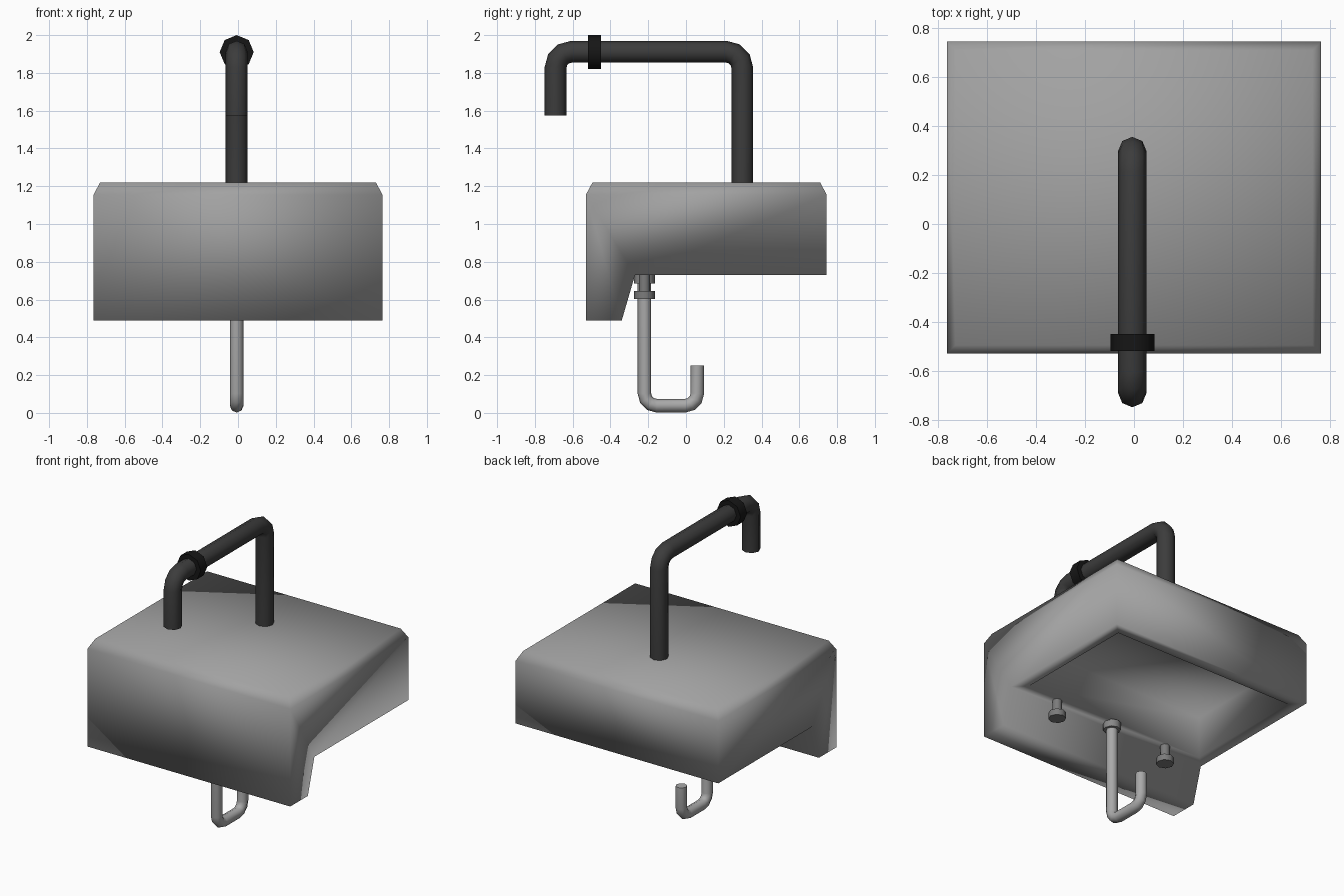
import bpy, bmesh, math
from mathutils import Vector

if "Cube" in bpy.data.objects:
    bpy.data.objects.remove(bpy.data.objects["Cube"])


def finish(name, bm, colour, angle=65):
    bmesh.ops.recalc_face_normals(bm, faces=bm.faces)
    mesh = bpy.data.meshes.new(name)
    bm.to_mesh(mesh)
    bm.free()
    obj = bpy.data.objects.new(name, mesh)
    bpy.context.collection.objects.link(obj)
    mat = bpy.data.materials.new(name + "_grey")
    mat.diffuse_color = (colour, colour, colour, 1)
    mat.use_nodes = True
    mat.node_tree.nodes["Principled BSDF"].inputs["Base Color"].default_value = mat.diffuse_color
    mesh.materials.append(mat)
    bpy.ops.object.select_all(action='DESELECT')
    obj.select_set(True)
    bpy.context.view_layer.objects.active = obj
    bpy.ops.object.shade_smooth_by_angle(angle=math.radians(angle))
    return obj


def rounded_path(points, radius, steps=3):
    """Replace the right-angled corners of a (y, z) path with arcs."""
    pts = [Vector(p) for p in points]
    out = [pts[0]]
    for a, b, c in zip(pts, pts[1:], pts[2:]):
        u, v = (a - b).normalized(), (c - b).normalized()
        centre = b + (u + v) * radius
        for i in range(steps + 1):
            t = math.pi / 2 * i / steps
            out.append(centre - v * radius * math.cos(t) - u * radius * math.sin(t))
    return out + [pts[-1]]


def tube(name, path, radius, x, colour, sides=8):
    """Sweep a round section along a path lying in the YZ plane."""
    bm = bmesh.new()
    rings = []
    for i, p in enumerate(path):
        d = (path[min(i + 1, len(path) - 1)] - path[max(i - 1, 0)]).normalized()
        n = Vector((-d.y, d.x))
        ring = []
        for k in range(sides):
            a = 2 * math.pi * k / sides
            q = p + n * radius * math.cos(a)
            ring.append(bm.verts.new((x + radius * math.sin(a), q.x, q.y)))
        rings.append(ring)
    for r, s in zip(rings, rings[1:]):
        for k in range(sides):
            j = (k + 1) % sides
            bm.faces.new((r[k], r[j], s[j], s[k]))
    bm.faces.new(rings[0])
    bm.faces.new(rings[-1])
    return finish(name, bm, colour)


def straight(name, start, end, radius, x, colour):
    return tube(name, [Vector(start), Vector(end)], radius, x, colour)


# Basin block: side profile extruded across x
profile = [(-0.53, 0.49), (-0.34, 0.49), (-0.27, 0.73), (0.745, 0.73),
           (0.745, 1.155), (-0.53, 1.155)]
bm = bmesh.new()
side = bm.faces.new([bm.verts.new((-0.765, y, z)) for y, z in profile])
ext = bmesh.ops.extrude_face_region(bm, geom=[side])
bmesh.ops.translate(bm, vec=(1.53, 0, 0),
                    verts=[v for v in ext["geom"] if isinstance(v, bmesh.types.BMVert)])
bmesh.ops.recalc_face_normals(bm, faces=bm.faces)
top = max(bm.faces, key=lambda f: f.calc_center_median().z)
under = next(f for f in bm.faces
             if f.normal.z < -0.9 and abs(f.calc_center_median().z - 0.73) < 0.01)
# Chamfered top edge
bmesh.ops.inset_region(bm, faces=[top], thickness=0.035, use_even_offset=True)
bmesh.ops.translate(bm, verts=top.verts, vec=(0, 0, 0.065))
# Hollow underside: flat rim first, then the walls of the cavity
bmesh.ops.inset_region(bm, faces=[under], thickness=0.08, use_even_offset=True)
bmesh.ops.inset_region(bm, faces=[under], thickness=0.002, use_even_offset=True)
bmesh.ops.translate(bm, verts=under.verts, vec=(0, 0, 0.28))
finish("basin_block", bm, 0.36, angle=180)

# Arched upper pipe and its coupling ring
CX = -0.007
tube("upper_pipe", rounded_path([(0.298, 1.20), (0.298, 1.912), (-0.691, 1.912),
                                 (-0.691, 1.575)], 0.085), 0.058, CX, 0.045)
straight("pipe_ring", (-0.52, 1.91), (-0.45, 1.91), 0.09, CX, 0.008)

# Lower drain hook with collar
tube("drain_pipe", rounded_path([(-0.22, 0.74), (-0.22, 0.038), (0.06, 0.038),
                                 (0.06, 0.25)], 0.065), 0.036, CX, 0.4)
straight("drain_collar", (-0.22, 0.735), (-0.22, 0.685), 0.055, CX, 0.25)

# Pair of mounting bolts
for label, x in (("left", -0.435), ("right", 0.435)):
    straight(label + "_bolt_stem", (-0.22, 0.74), (-0.22, 0.63), 0.03, x, 0.2)
    straight(label + "_bolt_head", (-0.22, 0.645), (-0.22, 0.603), 0.055, x, 0.2)
